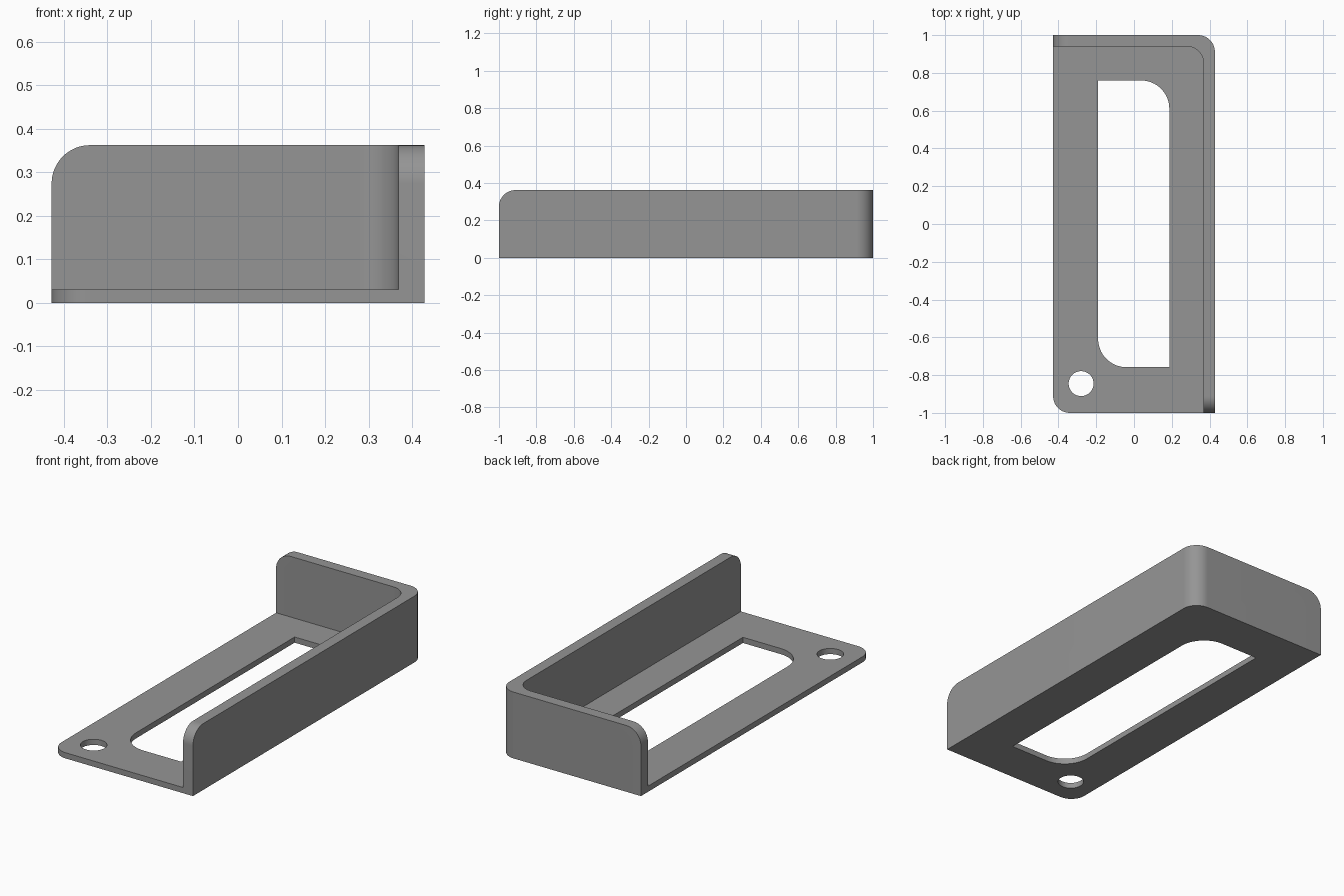
import bpy, bmesh, math
from mathutils import Vector

if "Cube" in bpy.data.objects:
    bpy.data.objects.remove(bpy.data.objects["Cube"])

W, L, H = 0.428, 1.0, 0.362      # half width, half length, height
FLOOR, WALL, R = 0.031, 0.06, 0.088


def rounded(points, steps=16):
    """Outline from (a, b, radius) corners; each radius becomes an arc."""
    out = []
    for i, (a, b, r) in enumerate(points):
        p = Vector((a, b))
        if r == 0:
            out.append(p)
            continue
        u = (Vector(points[i - 1][:2]) - p).normalized()
        v = (Vector(points[(i + 1) % len(points)][:2]) - p).normalized()
        c = p + (u + v) * r
        for k in range(steps + 1):
            t = math.pi / 2 * k / steps
            out.append(c - v * r * math.cos(t) - u * r * math.sin(t))
    return out


def prism(name, outline, lo, hi, axis="z"):
    """Extrude an outline along an axis from lo to hi."""
    place = {"x": lambda a, b, h: (h, a, b),
             "y": lambda a, b, h: (a, h, b),
             "z": lambda a, b, h: (a, b, h)}[axis]
    bm = bmesh.new()
    face = bm.faces.new([bm.verts.new(place(p[0], p[1], lo)) for p in outline])
    top = bmesh.ops.extrude_face_region(bm, geom=[face])["geom"]
    shift = Vector(place(0, 0, hi - lo))
    bmesh.ops.translate(bm, vec=shift,
                        verts=[e for e in top if isinstance(e, bmesh.types.BMVert)])
    bmesh.ops.recalc_face_normals(bm, faces=bm.faces)
    mesh = bpy.data.meshes.new(name)
    bm.to_mesh(mesh)
    bm.free()
    obj = bpy.data.objects.new(name, mesh)
    bpy.context.collection.objects.link(obj)
    return obj


def corner_cut(a, sign):
    """Waste piece outside a rounded top corner at position a."""
    arc = [(a + sign * R * (1 - math.cos(t)), H - R + R * math.sin(t))
           for t in (math.pi / 2 * k / 16 for k in range(17))]
    e = 0.05
    return arc + [(a + sign * R, H + e), (a - sign * e, H + e), (a - sign * e, H - R)]


# Solid block with two rounded plan corners
bracket = prism("bracket", rounded([(-W, -L, R), (W, -L, 0), (W, L, R), (-W, L, 0)]), 0, H)

# Open pocket, window slot, round hole, rounded wall ends
hole = [(-0.28 + 0.066 * math.cos(math.tau * k / 48),
         -0.845 + 0.066 * math.sin(math.tau * k / 48)) for k in range(48)]
cutters = [
    prism("pocket", rounded([(-W - 0.2, -L - 0.2, 0), (W - WALL, -L - 0.2, 0),
                             (W - WALL, L - WALL, R), (-W - 0.2, L - WALL, 0)]), FLOOR, H + 0.1),
    prism("slot", rounded([(-0.19, -0.758, 0.15), (0.187, -0.758, 0),
                           (0.187, 0.76, 0.15), (-0.19, 0.76, 0)]), -0.1, 0.2),
    prism("screw_hole", hole, -0.1, 0.2),
    prism("side_wall_end", corner_cut(-L, 1), W - WALL - 0.05, W + 0.05, "x"),
    prism("back_wall_end", corner_cut(-W, 1), L - WALL - 0.05, L + 0.05, "y"),
]
for c in cutters:
    mod = bracket.modifiers.new(c.name, "BOOLEAN")
    mod.operation, mod.solver, mod.object = "DIFFERENCE", "EXACT", c

# Bake the cuts and discard the cutters
bpy.context.view_layer.update()
graph = bpy.context.evaluated_depsgraph_get()
mesh = bpy.data.meshes.new_from_object(bracket.evaluated_get(graph))
bracket.modifiers.clear()
bracket.data = mesh
for c in cutters:
    bpy.data.objects.remove(c)

# Grey finish, smooth arcs with sharp edges
grey = bpy.data.materials.new("grey")
grey.diffuse_color = (0.3, 0.3, 0.3, 1)
grey.use_nodes = True
grey.node_tree.nodes["Principled BSDF"].inputs["Base Color"].default_value = grey.diffuse_color
mesh.materials.clear()
mesh.materials.append(grey)
bpy.context.view_layer.objects.active = bracket
bracket.select_set(True)
bpy.ops.object.shade_smooth_by_angle(angle=math.radians(30))
